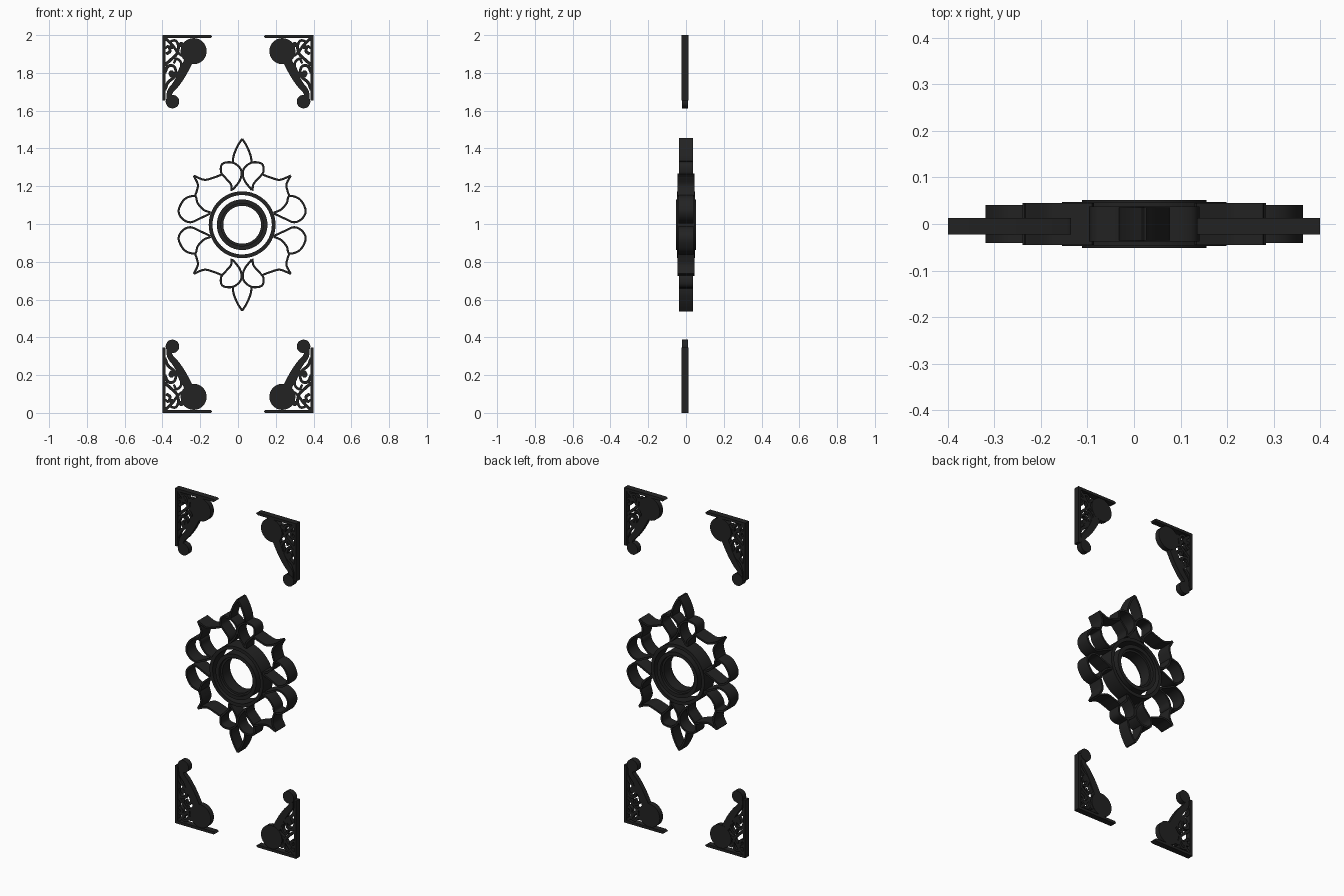
import bpy, bmesh, math
from mathutils import Vector

cube = bpy.data.objects.get("Cube")
if cube:
    bpy.data.objects.remove(cube, do_unlink=True)

iron = bpy.data.materials.new("black iron")
iron.use_nodes = True
COLOUR = (0.016, 0.016, 0.016, 1)
iron.diffuse_color = COLOUR
iron.node_tree.nodes["Principled BSDF"].inputs["Base Color"].default_value = COLOUR


def finish(bm, name):
    bmesh.ops.recalc_face_normals(bm, faces=bm.faces)
    mesh = bpy.data.meshes.new(name)
    bm.to_mesh(mesh)
    bm.free()
    mesh.materials.append(iron)
    ob = bpy.data.objects.new(name, mesh)
    bpy.context.collection.objects.link(ob)
    bpy.ops.object.select_all(action='DESELECT')
    ob.select_set(True)
    bpy.context.view_layer.objects.active = ob
    bpy.ops.object.shade_smooth_by_angle(angle=math.radians(35))
    return ob


def smooth(points, steps=6):
    """Catmull-Rom curve through the points."""
    p = [Vector(q) for q in points]
    p = [2 * p[0] - p[1]] + p + [2 * p[-1] - p[-2]]
    out = []
    for a, b, c, d in zip(p, p[1:], p[2:], p[3:]):
        for i in range(steps):
            t = i / steps
            out.append(0.5 * (2 * b + (c - a) * t + (2 * a - 5 * b + 4 * c - d) * t ** 2
                              + (3 * b - a - 3 * c + d) * t ** 3))
    return out + [p[-2]]


def ribbon(bm, points, place, width, half, end_width=None, y=0):
    """Sweep an upright rectangular strip along a curve."""
    path = smooth(points)
    n = len(path) - 1
    rows = []
    for i, q in enumerate(path):
        d = (path[min(i + 1, n)] - path[max(i - 1, 0)]).normalized()
        w = (width + ((end_width or width) - width) * i / n) / 2
        side = Vector((-d.y, d.x)) * w
        rows.append([bm.verts.new(place(q + s * side, y + h * half))
                     for s, h in ((1, -1), (-1, -1), (-1, 1), (1, 1))])
    for a, b in zip(rows, rows[1:]):
        for k in range(4):
            bm.faces.new((a[k], a[k - 1], b[k - 1], b[k]))
    bm.faces.new(rows[0])
    bm.faces.new(rows[-1])


def slab(bm, outline, place, half, y=0):
    """Extrude a flat outline through the depth."""
    front = [bm.verts.new(place(Vector(q), y - half)) for q in outline]
    back = [bm.verts.new(place(Vector(q), y + half)) for q in outline]
    bm.faces.new(front)
    bm.faces.new(back)
    for k in range(len(front)):
        bm.faces.new((front[k], front[k - 1], back[k - 1], back[k]))


def circle(u, v, r, n=32):
    return [(u + r * math.cos(math.tau * k / n), v + r * math.sin(math.tau * k / n))
            for k in range(n)]


# ---- central medallion ----
CX, CZ = 0.022, 0.996


def hoop(name, profile, n=64):
    """Revolve a closed radius/depth profile about the medallion axis."""
    bm = bmesh.new()
    rings = [[bm.verts.new((CX + r * math.cos(math.tau * k / n), y,
                            CZ + r * math.sin(math.tau * k / n))) for r, y in profile]
             for k in range(n)]
    m = len(profile)
    for k in range(n):
        for j in range(m):
            bm.faces.new((rings[k - 1][j - 1], rings[k - 1][j], rings[k][j], rings[k][j - 1]))
    finish(bm, name)


hoop("outer_hoop", [(0.157, -0.047), (0.177, -0.047), (0.177, 0.047), (0.157, 0.047)])
hoop("inner_hoop", [(0.1, -0.035), (0.112, -0.035), (0.112, -0.052), (0.134, -0.052),
                    (0.134, 0.052), (0.112, 0.052), (0.112, 0.035), (0.1, 0.035)])

# name, half depth, curve in one quarter of the medallion
PETALS = [
    ("tip_petal", 0.036, [(0, .455), (.025, .415), (.045, .365), (.05, .325)]),
    ("bud_petal", 0.038, [(.055, .18), (.06, .215), (.09, .25), (.112, .28), (.105, .322),
                          (.055, .33), (.015, .305), (.003, .27), (.015, .23), (.05, .185)]),
    ("leaf_upper", 0.045, [(.11, .265), (.15, .25), (.2, .238), (.257, .26)]),
    ("leaf_lower", 0.045, [(.257, .26), (.235, .215), (.24, .18), (.25, .152)]),
    ("side_lobe", 0.041, [(.167, .06), (.225, .033), (.275, .013), (.318, .033), (.336, .077),
                          (.305, .135), (.25, .152), (.236, .115), (.205, .08), (.167, .064)]),
]
for name, half, curve in PETALS:
    bm = bmesh.new()
    for sx in (-1, 1):
        for sz in (-1, 1):
            ribbon(bm, curve, lambda q, y: (CX + sx * q.x, y, CZ + sz * q.y), 0.011, half)
    finish(bm, name + "s")

# ---- corner brackets ----
SCROLLS = [  # small tendrils filling the bracket
    [(.01, .16), (.045, .13), (.075, .1), (.085, .06), (.07, .03), (.045, .035), (.05, .065)],
    [(.012, .2), (.03, .165), (.06, .165), (.07, .195), (.05, .22), (.035, .2)],
    [(.01, .012), (.05, .05), (.085, .095), (.12, .12)],
    [(.012, .29), (.03, .25), (.06, .225), (.09, .19), (.1, .15), (.075, .125), (.06, .15)],
    [(.02, .1), (.04, .085), (.03, .06), (.015, .07)],
]
for sx, side in ((-1, "right"), (1, "left")):
    for sz, level in ((-1, "lower"), (1, "upper")):
        place = lambda q, y: (sx * (0.4 - q.x), y, 1 + sz * (1 - q.y))
        Y = -0.005
        # wall bar and shelf bar with a bevelled end
        bm = bmesh.new()
        slab(bm, [(0, 0), (.016, 0), (.016, .345), (0, .345)], place, 0.0175, Y)
        slab(bm, [(0, 0), (.255, 0), (.265, .007), (.255, .016), (0, .016)], place, 0.0175, Y)
        finish(bm, f"{level}_{side}_bracket_bars")
        # main brace with its large and small rounded ends
        bm = bmesh.new()
        slab(bm, circle(.165, .085, .069), place, 0.015, Y)
        slab(bm, circle(.053, .352, .036, 24), place, 0.0165, Y)
        ribbon(bm, [(.15, .11), (.125, .165), (.1, .215), (.07, .262), (.04, .3), (.035, .345)],
               place, 0.05, 0.014, 0.026, Y)
        finish(bm, f"{level}_{side}_bracket_brace")
        # scrollwork
        bm = bmesh.new()
        for curve in SCROLLS:
            ribbon(bm, curve, place, 0.017, 0.012, 0.012, Y)
        for u, v in ((.05, .06), (.047, .2), (.1, .05)):
            slab(bm, circle(u, v, .014, 12), place, 0.0125, Y)
        finish(bm, f"{level}_{side}_bracket_scrolls")
